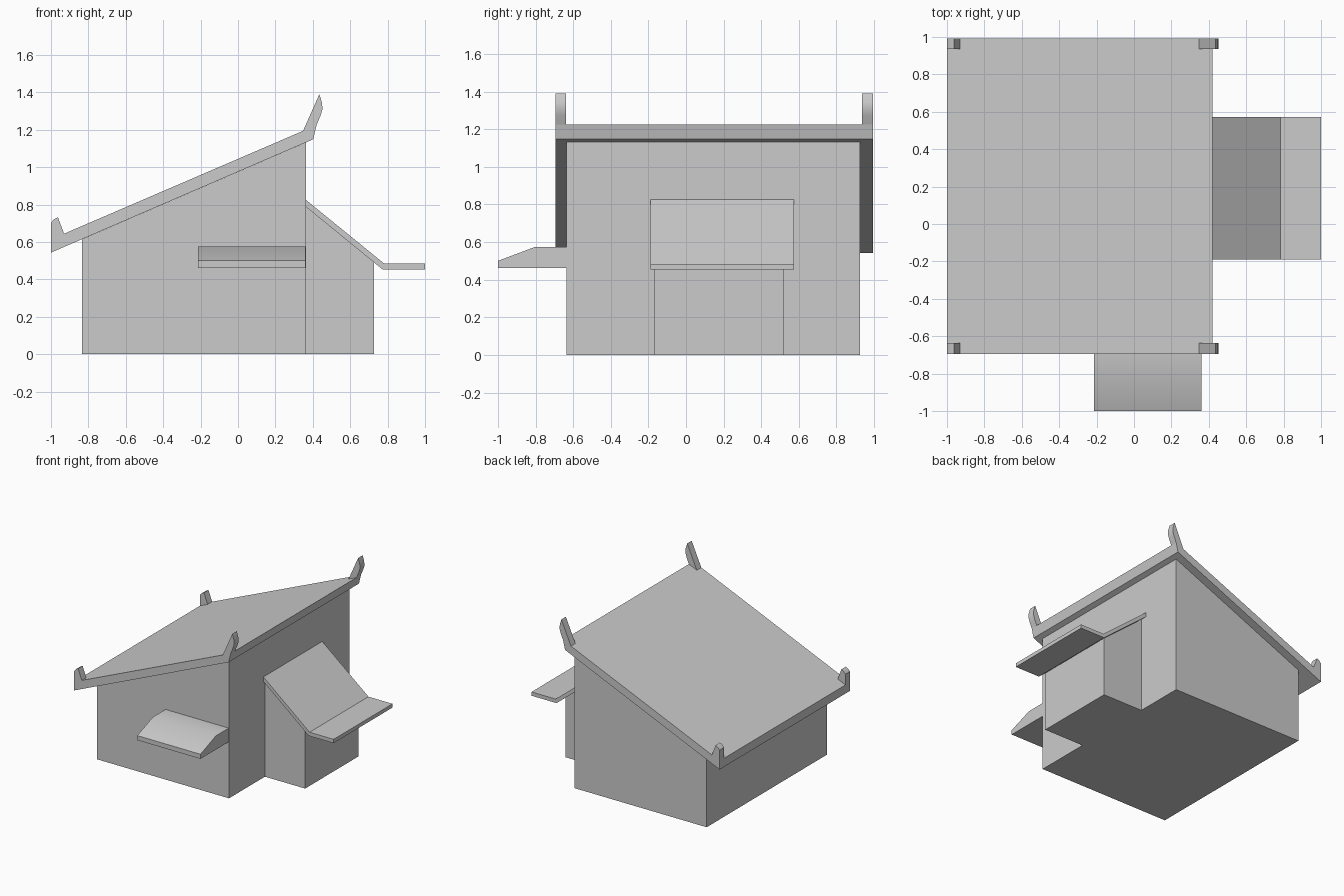
import bpy
import math
import bmesh

if "Cube" in bpy.data.objects:
    bpy.data.objects.remove(bpy.data.objects["Cube"])


def prism(name, profile, start, end, axis="y", smooth=False):
    """Extrude a closed 2D profile (other axis, z) from start to end along axis."""
    def point(p, t):
        return (p[0], t, p[1]) if axis == "y" else (t, p[0], p[1])
    bm = bmesh.new()
    a = [bm.verts.new(point(p, start)) for p in profile]
    b = [bm.verts.new(point(p, end)) for p in profile]
    bm.faces.new(a)
    bm.faces.new(b[::-1])
    n = len(profile)
    for i in range(n):
        j = (i + 1) % n
        bm.faces.new((a[j], a[i], b[i], b[j]))
    bmesh.ops.recalc_face_normals(bm, faces=bm.faces)
    mesh = bpy.data.meshes.new(name)
    bm.to_mesh(mesh)
    bm.free()
    obj = bpy.data.objects.new(name, mesh)
    bpy.context.collection.objects.link(obj)
    if smooth:
        bpy.ops.object.select_all(action="DESELECT")
        obj.select_set(True)
        bpy.context.view_layer.objects.active = obj
        bpy.ops.object.shade_smooth_by_angle(angle=math.radians(30))
    return obj


# Main house with sloped top
prism("house_walls", [(-0.835, 0), (0.363, 0), (0.363, 1.132), (-0.835, 0.614)],
      -0.635, 0.925)

# Large sloped roof panel
prism("main_roof", [(-1, 0.543), (0.402, 1.149), (0.42, 1.225), (-1, 0.614)],
      -0.695, 0.993)

# Upturned horns on the four roof corners
high_horn = [(0.348, 1.194), (0.42, 1.225), (0.441, 1.275), (0.452, 1.31),
             (0.449, 1.345), (0.435, 1.39)]
low_horn = [(-1, 0.614), (-0.93, 0.644), (-0.963, 0.732), (-0.985, 0.72), (-1, 0.702)]
for side, y0, y1 in (("front", -0.695, -0.637), ("back", 0.935, 0.993)):
    prism("high_horn_" + side, high_horn, y0, y1, smooth=True)
    prism("low_horn_" + side, low_horn, y0, y1, smooth=True)

# Entrance annex on the right side and its bent canopy
prism("annex_walls", [(0.363, 0), (0.728, 0), (0.728, 0.491), (0.363, 0.788)],
      -0.17, 0.518)
prism("annex_canopy", [(0.363, 0.788), (0.773, 0.453), (1, 0.453), (1, 0.484),
                       (0.782, 0.484), (0.363, 0.825)], -0.19, 0.573)

# Window awning on the front wall
prism("window_awning", [(-1, 0.462), (-0.635, 0.462), (-0.635, 0.575), (-0.8, 0.575),
                        (-1, 0.5)], -0.213, 0.36, axis="x", smooth=True)
